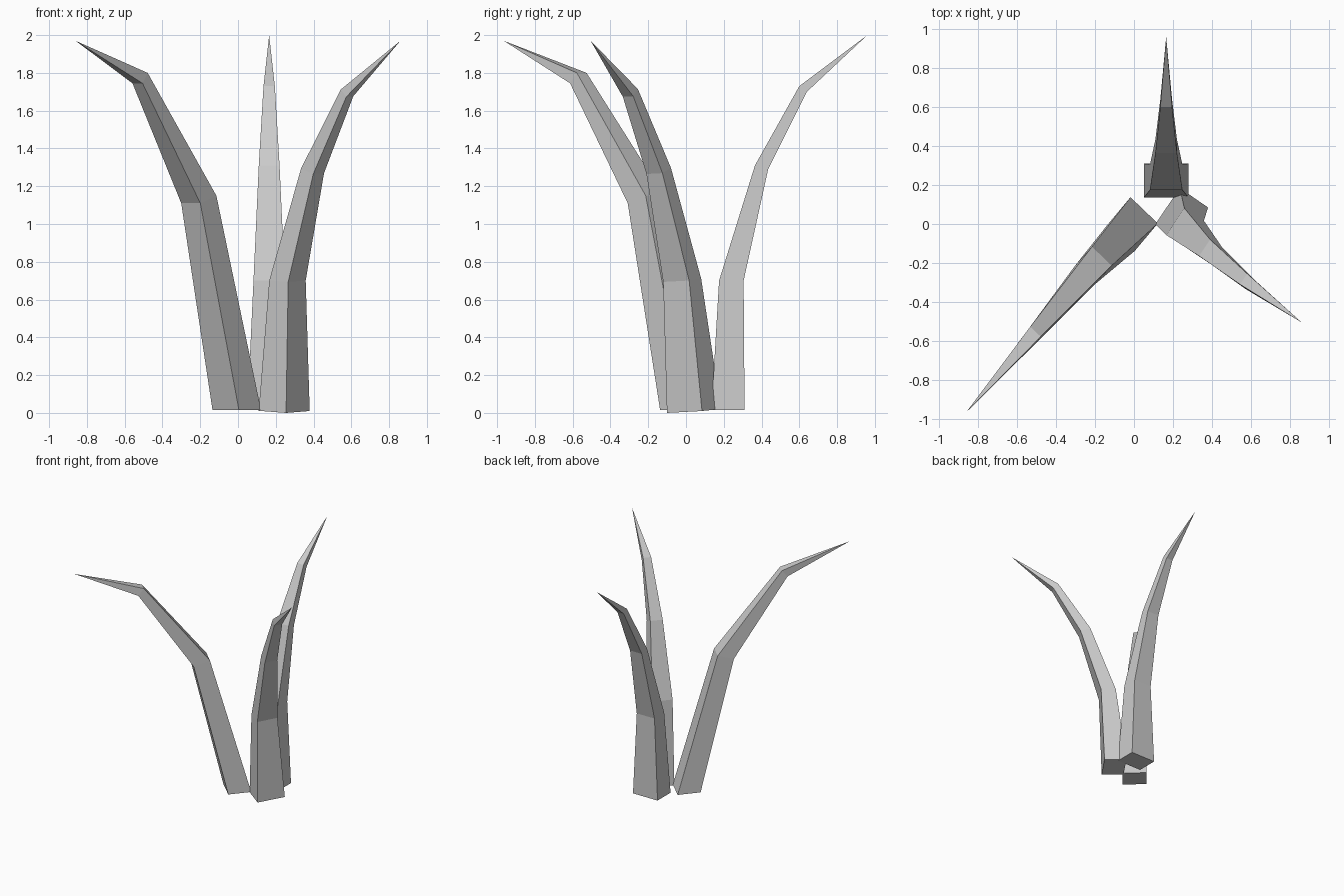
import bpy
import bmesh
from mathutils import Vector

default_cube = bpy.data.objects.get("Cube")
if default_cube:
    bpy.data.objects.remove(default_cube, do_unlink=True)

# One plain grey for every spike
GREY = (0.6, 0.6, 0.6, 1.0)
grey = bpy.data.materials.new("light_grey")
grey.use_nodes = True
grey.diffuse_color = GREY
grey.node_tree.nodes["Principled BSDF"].inputs["Base Color"].default_value = GREY


def build_spike(name, side, stations, tip):
    """Loft four-sided rings to a point; each station is the middle of the
    inner edge, the middle of the outer edge and the half width."""
    side = Vector(side).normalized()
    mesh = bmesh.new()
    rings = []
    for inner, outer, half_width in stations:
        offset = side * half_width
        inner, outer = Vector(inner), Vector(outer)
        corners = (inner - offset, inner + offset, outer + offset, outer - offset)
        rings.append([mesh.verts.new(corner) for corner in corners])

    # Base cap, side walls, then the pointed end
    mesh.faces.new(rings[0])
    for lower, upper in zip(rings, rings[1:]):
        for i in range(4):
            j = (i + 1) % 4
            mesh.faces.new((lower[i], lower[j], upper[j], upper[i]))
    point = mesh.verts.new(tip)
    for i in range(4):
        mesh.faces.new((rings[-1][i], rings[-1][(i + 1) % 4], point))
    bmesh.ops.recalc_face_normals(mesh, faces=mesh.faces[:])

    data = bpy.data.meshes.new(name)
    mesh.to_mesh(data)
    mesh.free()
    data.materials.append(grey)
    spike = bpy.data.objects.new(name, data)
    bpy.context.scene.collection.objects.link(spike)
    return spike


# Upright spike curving towards the back
MID = 0.165
build_spike("back_spike", (1, 0, 0), [
    ((MID, 0.135, 0.015), (MID, 0.31, 0.015), 0.115),
    ((MID, 0.175, 0.70), (MID, 0.305, 0.70), 0.083),
    ((MID, 0.365, 1.31), (MID, 0.435, 1.29), 0.055),
    ((MID, 0.60, 1.73), (MID, 0.64, 1.70), 0.03),
], (MID, 0.96, 2.0))

# Spike curving to the front left, slightly rolled
build_spike("left_spike", (0.56, 0.83, 0.045), [
    ((0.172, 0.092, 0.016), (0.317, -0.008, 0.005), 0.112),
    ((0.212, 0.012, 0.705), (0.312, -0.052, 0.697), 0.083),
    ((0.362, -0.122, 1.295), (0.427, -0.167, 1.267), 0.051),
    ((0.562, -0.282, 1.713), (0.592, -0.307, 1.675), 0.033),
], (0.86, -0.505, 1.97))

# Spike leaning furthest, to the front right
build_spike("right_spike", (0.72, -0.69, 0), [
    ((0.052, 0.07, 0.015), (-0.065, -0.07, 0.015), 0.097),
    ((-0.165, -0.165, 1.15), (-0.25, -0.26, 1.11), 0.07),
    ((-0.505, -0.552, 1.80), (-0.532, -0.588, 1.745), 0.037),
], (-0.86, -0.965, 1.97))
